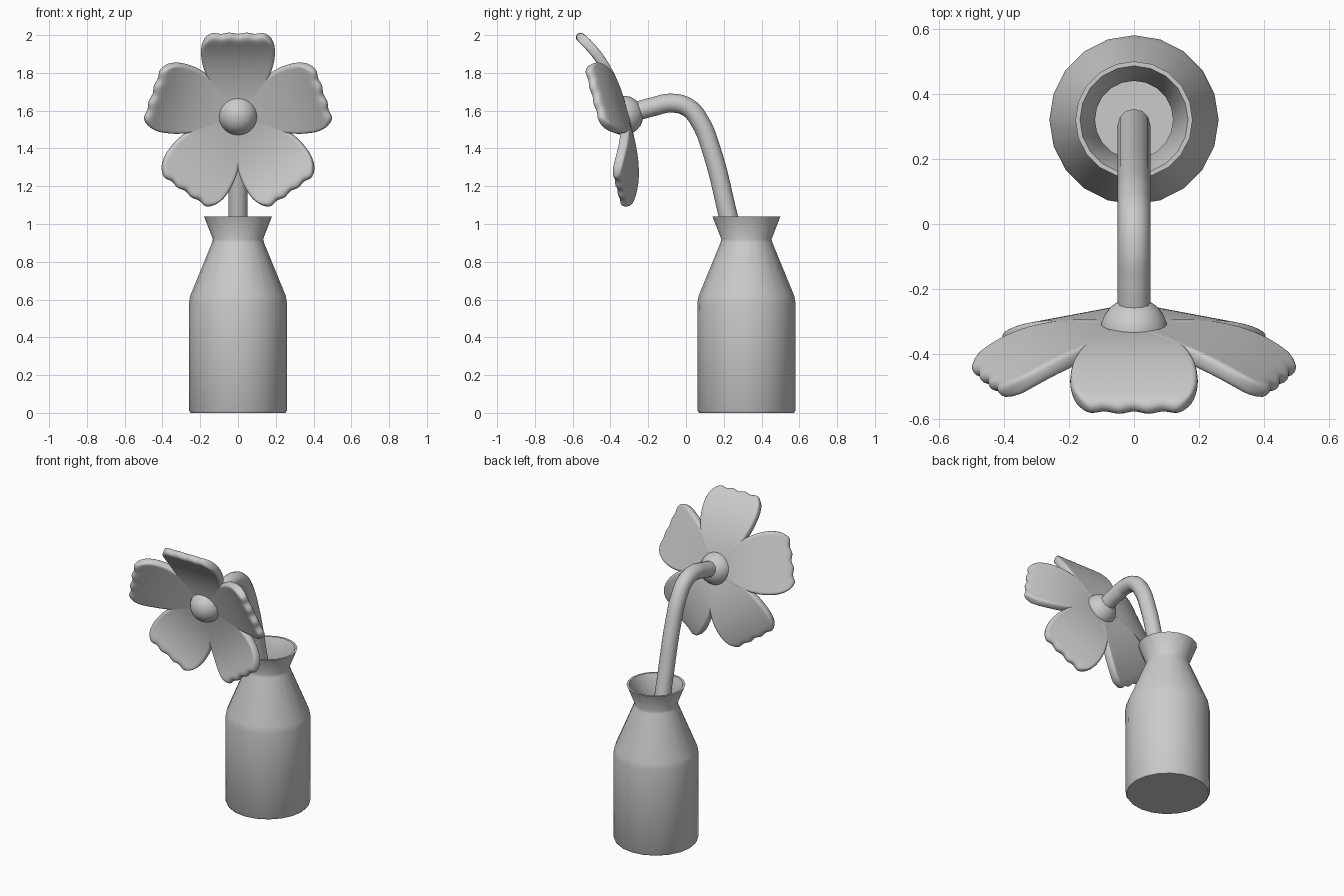
import bpy, bmesh, math
from mathutils import Matrix, Vector

if "Cube" in bpy.data.objects:
    bpy.data.objects.remove(bpy.data.objects["Cube"])

GREY = (0.6, 0.6, 0.6, 1)
grey = bpy.data.materials.new("plain_grey")
grey.use_nodes = True
grey.diffuse_color = GREY
grey.node_tree.nodes["Principled BSDF"].inputs["Base Color"].default_value = GREY


def finish(bm, name, angle=40):
    """Turn a bmesh into a named, smooth shaded object."""
    bmesh.ops.recalc_face_normals(bm, faces=bm.faces)
    mesh = bpy.data.meshes.new(name)
    bm.to_mesh(mesh)
    bm.free()
    mesh.materials.append(grey)
    ob = bpy.data.objects.new(name, mesh)
    bpy.context.collection.objects.link(ob)
    bpy.ops.object.select_all(action='DESELECT')
    ob.select_set(True)
    bpy.context.view_layer.objects.active = ob
    bpy.ops.object.shade_smooth_by_angle(angle=math.radians(angle))
    return ob


def interp(points, t):
    """Linearly interpolate a list of (position, value) pairs."""
    for (a, va), (b, vb) in zip(points, points[1:]):
        if t <= b:
            return va + (vb - va) * (t - a) / (b - a)
    return points[-1][1]


# Vase: lathed outer and inner wall
profile = [(0, 0), (0.251, 0), (0.259, 0.012), (0.26, 0.58), (0.253, 0.62),
           (0.138, 0.90), (0.133, 0.92), (0.18, 1.04),
           (0.166, 1.04), (0.12, 0.92), (0.125, 0.89), (0.24, 0.6), (0.24, 0.03), (0, 0.03)]
bm = bmesh.new()
verts = [bm.verts.new((r, 0, z)) for r, z in profile]
edges = [bm.edges.new(pair) for pair in zip(verts, verts[1:])]
bmesh.ops.spin(bm, geom=verts + edges, cent=(0, 0, 0), axis=(0, 0, 1),
               angle=math.tau, steps=20, use_duplicate=False)
bmesh.ops.remove_doubles(bm, verts=bm.verts, dist=0.0005)
vase = finish(bm, "vase", 50)
vase.location.y = 0.32

# Stem: bevelled curve bending over to the flower
path = [(0.305, 0.70), (0.224, 1.04), (0.132, 1.40), (0.075, 1.54), (0.01, 1.617),
        (-0.08, 1.64), (-0.17, 1.622), (-0.30, 1.585)]
curve = bpy.data.curves.new("stem", 'CURVE')
curve.dimensions = '3D'
curve.bevel_depth = 0.05
curve.bevel_resolution = 4
curve.resolution_u = 6
curve.use_fill_caps = True
spline = curve.splines.new('BEZIER')
spline.bezier_points.add(len(path) - 1)
for point, (y, z) in zip(spline.bezier_points, path):
    point.co = (0, y, z)
    point.handle_left_type = point.handle_right_type = 'AUTO'
curve.materials.append(grey)
stem = bpy.data.objects.new("stem", curve)
bpy.context.collection.objects.link(stem)

# Flower frame: local z is the petal direction, local -y the face, tilted down
centre = Vector((0, -0.33, 1.575))
frame = Matrix.Translation(centre) @ Matrix.Rotation(math.radians(15), 4, 'X')

# Flower centre
bm = bmesh.new()
bmesh.ops.create_uvsphere(bm, u_segments=24, v_segments=16, radius=0.104)
flower_centre = finish(bm, "flower_centre", 60)
flower_centre.matrix_world = frame

# Petals: a cupped grid with a scalloped tip, thickened and subdivided
LENGTH, ROWS, COLS = 0.483, 10, 16
widths = [(0, 0.04), (0.1, 0.1), (0.2, 0.16), (0.3, 0.192), (0.38, 0.199),
          (0.44, 0.193), (LENGTH, 0.178)]


def petal_point(i, j):
    s = i / ROWS
    v = 2 * j / COLS - 1
    tip = -0.006 * math.cos(v * math.pi * 4) - 0.006 - 0.03 * v ** 8
    u = s * LENGTH + tip * s ** 4
    x = v * interp(widths, s * LENGTH)
    return (x, -0.13 * (u / LENGTH) ** 2.7, u)


for k in range(5):
    bm = bmesh.new()
    grid = [[bm.verts.new(petal_point(i, j)) for j in range(COLS + 1)] for i in range(ROWS + 1)]
    for i in range(ROWS):
        for j in range(COLS):
            bm.faces.new((grid[i][j], grid[i][j + 1], grid[i + 1][j + 1], grid[i + 1][j]))
    petal = finish(bm, f"petal_{k + 1}", 180)
    solid = petal.modifiers.new("thickness", 'SOLIDIFY')
    solid.thickness = 0.052
    solid.offset = 0
    smooth = petal.modifiers.new("smooth", 'SUBSURF')
    smooth.levels = smooth.render_levels = 2
    petal.matrix_world = frame @ Matrix.Rotation(k * math.tau / 5, 4, 'Y')
